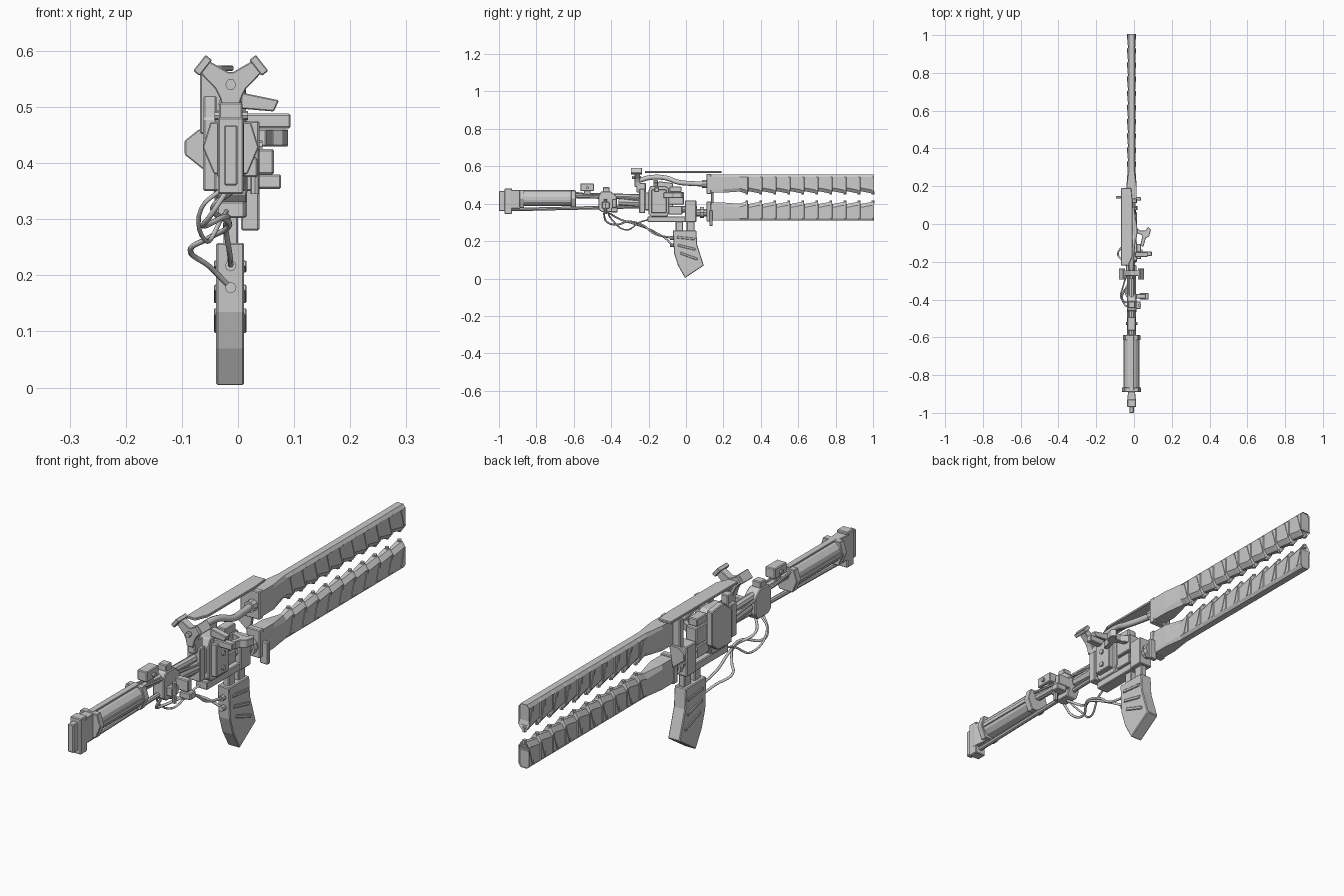
import bpy, bmesh, math
from mathutils import Vector

CX = -0.013  # centre plane of the weapon


def finish(name, bm, bevel=0.0):
    bmesh.ops.recalc_face_normals(bm, faces=bm.faces)
    me = bpy.data.meshes.new(name)
    bm.to_mesh(me)
    bm.free()
    ob = bpy.data.objects.new(name, me)
    bpy.context.collection.objects.link(ob)
    if bevel:
        m = ob.modifiers.new("bevel", "BEVEL")
        m.width, m.segments, m.limit_method = bevel, 1, "ANGLE"
    return ob


def loft(name, rings, bevel=0.0):
    bm = bmesh.new()
    vs = [[bm.verts.new(p) for p in r] for r in rings]
    n = len(rings[0])
    for a, b in zip(vs, vs[1:]):
        for i in range(n):
            bm.faces.new((a[i], a[(i + 1) % n], b[(i + 1) % n], b[i]))
    bm.faces.new(vs[0])
    bm.faces.new(vs[-1])
    return finish(name, bm, bevel)


def box(name, x0, x1, y0, y1, z0, z1, bevel=0.003):
    return loft(name, [[(x0, y, z0), (x1, y, z0), (x1, y, z1), (x0, y, z1)] for y in (y0, y1)], bevel)


def side_plate(name, pts, x0, x1, bevel=0.003):   # profile in y,z
    return loft(name, [[(x, y, z) for y, z in pts] for x in (x0, x1)], bevel)


def front_plate(name, pts, y0, y1, bevel=0.002):  # profile in x,z
    return loft(name, [[(x, y, z) for x, z in pts] for y in (y0, y1)], bevel)


def top_plate(name, pts, z0, z1, bevel=0.002):    # profile in x,y
    return loft(name, [[(x, y, z) for x, y in pts] for z in (z0, z1)], bevel)


def rod(name, a, b, r, n=8, r2=None):
    a, b = Vector(a), Vector(b)
    q = (b - a).to_track_quat("Z", "Y")
    circ = [Vector((math.cos(2 * math.pi * i / n), math.sin(2 * math.pi * i / n), 0)) for i in range(n)]
    return loft(name, [[p + q @ (c * s) for c in circ] for p, s in ((a, r), (b, r2 or r))])


def tube(name, pts, r):
    cu = bpy.data.curves.new(name, "CURVE")
    cu.dimensions = "3D"
    cu.bevel_depth, cu.bevel_resolution, cu.resolution_u = r, 2, 6
    cu.use_fill_caps = True
    sp = cu.splines.new("BEZIER")
    sp.bezier_points.add(len(pts) - 1)
    for bp, p in zip(sp.bezier_points, pts):
        bp.co = p
        bp.handle_left_type = bp.handle_right_type = "AUTO"
    ob = bpy.data.objects.new(name, cu)
    bpy.context.collection.objects.link(ob)
    return ob


# twin rail barrels: d=+1 upper, d=-1 lower (outer edge first, inner edge toothed)
def rail(name, outer, d):
    def ring(y, w, top, inner, low=0.0):
        half = [(top, 0.0), (w, 0.012), (w, 0.078 + low), (inner, 0.096 + low)]
        pts = [(CX + x, y, outer - d * z) for x, z in half]
        return pts + [(CX - x, y, outer - d * z) for x, z in reversed(half)]
    rings = [ring(0.12, 0.027, 0.025, 0.025), ring(0.20, 0.027, 0.025, 0.025),
             ring(0.285, 0.021, 0.013, 0.007, -0.006)]
    for i in range(10):
        y = 0.32 + 0.075 * i
        rings += [ring(y, 0.022, 0.013, 0.010, 0.004), ring(y + 0.01, 0.022, 0.013, 0.010, 0.004),
                  ring(min(y + 0.013, 0.998), 0.0195, 0.013, 0.005, -0.008)]
    rings.append(ring(1.0, 0.0195, 0.013, 0.005, -0.008))
    loft(name, rings)
    for i in range(10):  # slanted ribs across each side and a stud at the inner edge
        y = 0.32 + 0.075 * i
        pts = [(y - 0.018, outer - d * 0.014), (y - 0.010, outer - d * 0.014),
               (y + 0.010, outer - d * 0.080), (y, outer - d * 0.080)]
        side_plate(name + "_rib", pts, CX - 0.024, CX + 0.024, 0)
        rod(name + "_stud", (CX, y + 0.005, outer - d * 0.09), (CX, y + 0.005, outer - d * 0.107), 0.008, 6)


rail("upper_rail", 0.555, 1)
rail("lower_rail", 0.31, -1)

# rail mounts
box("upper_rail_flange", -0.068, 0.014, 0.11, 0.135, 0.452, 0.560)
box("lower_rail_flange", -0.042, 0.016, 0.11, 0.135, 0.305, 0.412)
front_plate("side_guard", [(-0.07, 0.46), (-0.095, 0.44), (-0.095, 0.415), (-0.045, 0.375), (-0.03, 0.46)], 0.135, 0.147)
box("hanging_guard", 0.005, 0.038, 0.125, 0.142, 0.28, 0.365)
rod("lower_rail_socket", (CX, 0.04, 0.352), (CX, 0.12, 0.352), 0.022, 10)
rod("lower_rail_collar", (CX, 0.075, 0.352), (CX, 0.095, 0.352), 0.031, 10)
rod("upper_rail_socket", (CX, 0.085, 0.505), (CX, 0.115, 0.505), 0.022, 10)

# top strap and the sinuous feed pipe under it
top_plate("top_strap", [(-0.068, -0.22), (-0.03, -0.22), (-0.008, -0.17), (-0.008, 0.12), (-0.015, 0.19), (-0.068, 0.19)],
          0.564, 0.574)
tube("feed_pipe", [(CX, -0.25, 0.525), (CX, -0.19, 0.54), (CX + 0.006, -0.11, 0.538), (CX + 0.018, -0.04, 0.515),
                   (CX + 0.01, 0.03, 0.508), (CX, 0.1, 0.505)], 0.013)

# three-armed rear sight with central bolt
star = []
for i, (a, reach) in enumerate(((38, 0.062), (142, 0.062), (270, 0.045))):
    u = Vector((math.cos(math.radians(a)), math.sin(math.radians(a))))
    v = Vector((-u.y, u.x))
    c = Vector((CX, 0.535))
    star += [c + u * 0.02 - v * 0.019, c + u * reach - v * 0.013, c + u * reach + v * 0.013, c + u * 0.02 + v * 0.019]
    if i < 2:
        pad = [c + u * r + v * s for r, s in ((reach - 0.006, -0.018), (reach + 0.009, -0.018),
                                              (reach + 0.009, 0.018), (reach - 0.006, 0.018))]
        front_plate("sight_pad", pad, -0.295, -0.235)
front_plate("sight_star", star, -0.275, -0.245)
rod("sight_bolt", (CX, -0.29, 0.54), (CX, -0.24, 0.54), 0.01, 6)
box("sight_post", -0.028, 0.002, -0.265, -0.215, 0.46, 0.51)

# receiver
side_plate("receiver", [(-0.2, 0.345), (-0.185, 0.33), (-0.1, 0.33), (-0.09, 0.36), (-0.09, 0.48), (-0.11, 0.495),
                        (-0.19, 0.495), (-0.2, 0.47)], -0.04, 0.016)
side_plate("left_cover", [(-0.19, 0.35), (-0.11, 0.35), (-0.07, 0.38), (-0.07, 0.51), (-0.14, 0.52), (-0.19, 0.48)],
           -0.062, -0.038)
box("receiver_back_plate", -0.042, 0.014, -0.25, -0.218, 0.35, 0.478)
box("receiver_neck", -0.033, 0.006, -0.22, -0.19, 0.365, 0.46)
box("lower_frame", -0.038, 0.012, -0.205, 0.005, 0.302, 0.332)
box("bolt_housing", -0.036, 0.01, -0.095, -0.012, 0.395, 0.462)
box("bolt_housing_top", -0.03, 0.008, -0.088, -0.025, 0.462, 0.492)
box("bolt_housing_low", -0.032, 0.008, -0.095, -0.02, 0.342, 0.388)
box("front_block", -0.042, 0.016, -0.005, 0.055, 0.303, 0.418)
rod("core_rod", (CX, -0.1, 0.37), (CX, 0.06, 0.37), 0.018, 8)
box("right_slab", 0.014, 0.038, -0.185, -0.105, 0.35, 0.475)
for z in (0.375, 0.43):
    rod("receiver_pin", (0.03, -0.145, z), (0.044, -0.145, z), 0.01, 8)

# charging arm, lever and wedge on the right side
box("charging_arm", 0.0, 0.094, -0.17, -0.145, 0.462, 0.488)
front_plate("charging_wedge", [(0.005, 0.497), (0.064, 0.492), (0.073, 0.512), (0.005, 0.526)], -0.175, -0.15)
top_plate("lever", [(0.008, -0.02), (0.035, -0.035), (0.06, -0.035), (0.075, -0.015), (0.09, -0.03), (0.08, -0.065),
                    (0.062, -0.075), (0.05, -0.12), (0.033, -0.115), (0.045, -0.06), (0.008, -0.045)], 0.43, 0.46)

# curved magazine with stems, raised bands and cable ports
mag = [(-0.07, 0.258), (0.055, 0.258), (0.06, 0.18), (0.095, 0.07), (-0.005, 0.003), (-0.043, 0.07), (-0.064, 0.135)]
side_plate("magazine", mag, -0.039, 0.011)
for k, (y0, z0, y1, z1) in enumerate(((-0.05, 0.215, 0.045, 0.205), (-0.045, 0.172, 0.048, 0.15),
                                      (-0.032, 0.13, 0.06, 0.097))):
    side_plate("magazine_band", [(y0, z0), (y1, z1), (y1 + 0.003, z1 + 0.012), (y0 + 0.003, z0 + 0.012)], -0.043, 0.015, 0.002)
for y0, y1 in ((-0.055, -0.017), (0.004, 0.045)):
    box("magazine_stem", -0.026, 0.0, y0, y1, 0.25, 0.31)
for y, z in ((-0.066, 0.217), (-0.066, 0.178)):
    rod("cable_port", (CX, y + 0.02, z), (CX, y - 0.02, z), 0.01, 8)

# loose cables from the grip cluster to the magazine
tube("cable_upper", [(-0.02, -0.44, 0.35), (-0.05, -0.425, 0.305), (-0.062, -0.38, 0.288), (-0.02, -0.3, 0.305),
                     (-0.022, -0.23, 0.285), (-0.015, -0.17, 0.24), (CX, -0.075, 0.217)], 0.005)
tube("cable_lower", [(-0.01, -0.41, 0.35), (-0.045, -0.36, 0.32), (-0.015, -0.27, 0.29), (-0.055, -0.2, 0.265),
                     (-0.085, -0.16, 0.245), (-0.05, -0.11, 0.215), (CX, -0.075, 0.178)], 0.005)
tube("cable_loop", [(-0.02, -0.42, 0.36), (-0.065, -0.4, 0.32), (-0.055, -0.32, 0.26), (-0.03, -0.25, 0.3),
                    (-0.02, -0.2, 0.315)], 0.004)

# spine rods linking receiver and stock
rod("upper_spine", (CX, -0.62, 0.445), (CX, -0.2, 0.435), 0.015, 8)
rod("lower_spine", (CX, -0.97, 0.368), (CX, -0.2, 0.385), 0.009, 8)
for x in (CX - 0.018, CX + 0.018):
    rod("side_rod", (x, -0.6, 0.46), (x, -0.22, 0.415), 0.005, 6)
rod("spine_sleeve", (CX, -0.36, 0.41), (CX, -0.24, 0.405), 0.02, 8, 0.026)

# grip cluster
side_plate("grip_body", [(-0.468, 0.37), (-0.45, 0.355), (-0.385, 0.355), (-0.37, 0.38), (-0.37, 0.44), (-0.4, 0.465),
                         (-0.455, 0.465), (-0.468, 0.44)], -0.036, 0.012)
box("grip_cap", -0.03, 0.006, -0.445, -0.41, 0.46, 0.488)
box("grip_arm", 0.005, 0.064, -0.395, -0.37, 0.38, 0.425)
box("grip_paddle", 0.03, 0.077, -0.4, -0.365, 0.354, 0.38)
rod("grip_knob", (0.03, -0.43, 0.345), (0.03, -0.43, 0.425), 0.008, 8)
box("grip_side_box", 0.01, 0.035, -0.45, -0.41, 0.375, 0.41)
box("cheek_block", -0.034, 0.008, -0.565, -0.492, 0.468, 0.508)
box("cheek_foot", -0.025, 0.0, -0.545, -0.51, 0.44, 0.47)
rod("cheek_knob", (-0.042, -0.527, 0.485), (0.018, -0.527, 0.485), 0.008, 8)

# shock cylinder, hexagonal flanges and butt
rod("shock_cylinder", (CX, -0.88, 0.43), (CX, -0.6, 0.43), 0.041, 12)


def hex_flange(name, y0, y1, r):
    pts = [(CX + sx * r * a, 0.428 + r * b) for sx, a, b in
           ((1, 1, 0), (1, .72, .9), (-1, .72, .9), (-1, 1, 0), (-1, .6, -.95), (1, .6, -.95))]
    front_plate(name, pts, y0, y1)


hex_flange("front_flange", -0.615, -0.588, 0.047)
hex_flange("rear_flange", -0.89, -0.865, 0.05)
for x in (-0.052, 0.026):
    box("cylinder_strap", x - 0.004, x + 0.004, -0.88, -0.595, 0.42, 0.436, 0.001)
box("cylinder_top_strap", CX - 0.012, CX + 0.012, -0.88, -0.595, 0.466, 0.474, 0.001)
top_plate("butt_neck", [(-0.033, -0.97), (0.007, -0.97), (0.011, -0.94), (0.005, -0.885), (-0.031, -0.885), (-0.037, -0.94)],
          0.375, 0.472)
box("butt_plate", -0.036, 0.010, -0.97, -0.93, 0.345, 0.482)
box("butt_pad", -0.025, -0.001, -1.0, -0.965, 0.36, 0.468)
